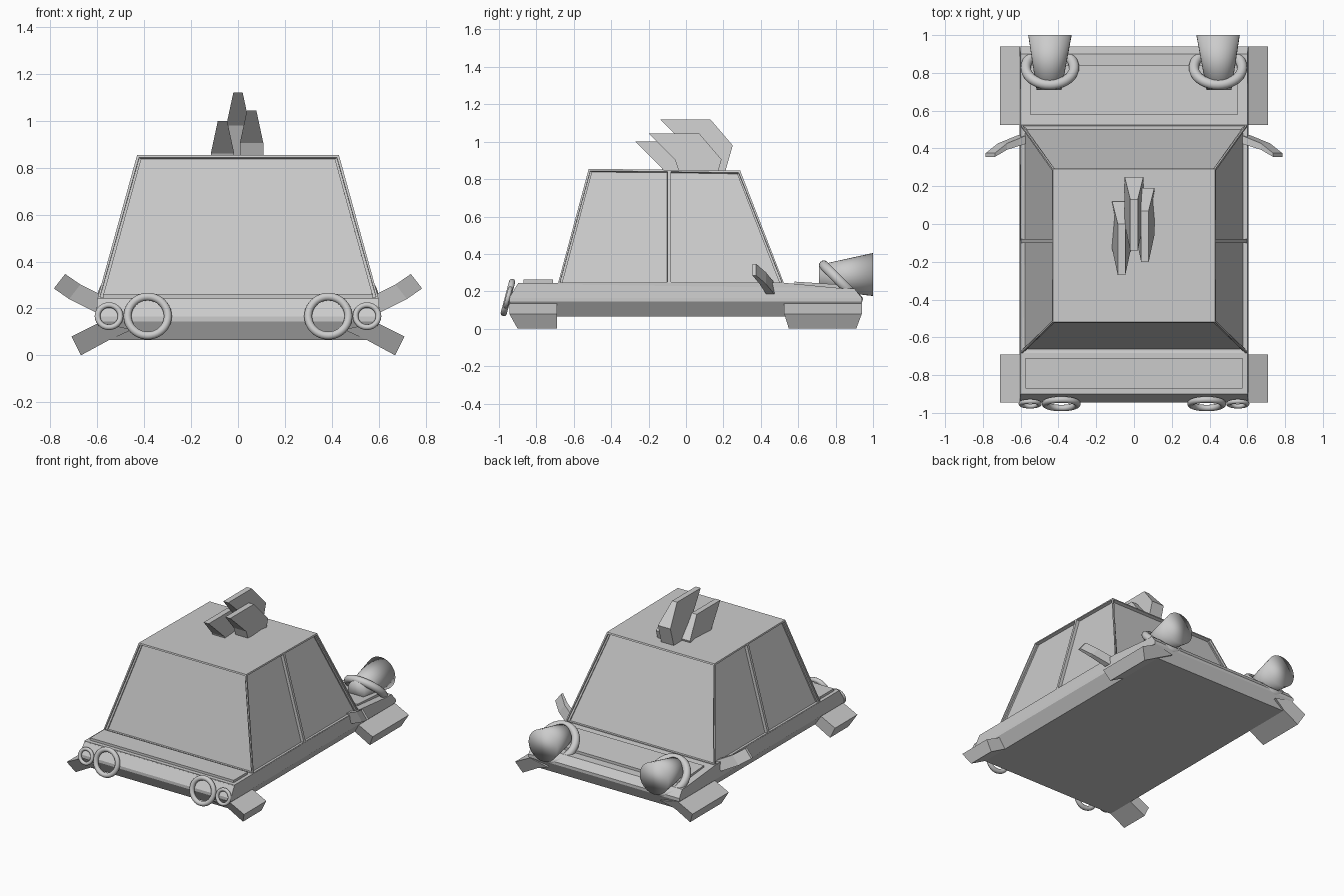
import bpy, bmesh, math
from mathutils import Vector

cube = bpy.data.objects.get("Cube")
if cube:
    bpy.data.objects.remove(cube, do_unlink=True)

grey = bpy.data.materials.new("plain_grey")
grey.use_nodes = True
GREY = (0.6, 0.6, 0.6, 1)
grey.diffuse_color = GREY
grey.node_tree.nodes["Principled BSDF"].inputs["Base Color"].default_value = GREY


def finish(name, bm, smooth=False):
    bmesh.ops.recalc_face_normals(bm, faces=bm.faces)
    mesh = bpy.data.meshes.new(name)
    bm.to_mesh(mesh)
    bm.free()
    mesh.materials.append(grey)
    for p in mesh.polygons:
        p.use_smooth = smooth
    obj = bpy.data.objects.new(name, mesh)
    bpy.context.collection.objects.link(obj)
    return obj


def loft_bm(rings):
    """Skin equal-length point rings and cap both ends."""
    bm = bmesh.new()
    loops = [[bm.verts.new(p) for p in ring] for ring in rings]
    n = len(loops[0])
    for a, b in zip(loops, loops[1:]):
        for i in range(n):
            j = (i + 1) % n
            bm.faces.new((a[i], a[j], b[j], b[i]))
    bm.faces.new(loops[0])
    bm.faces.new(loops[-1])
    bmesh.ops.recalc_face_normals(bm, faces=bm.faces)
    return bm


def rect(half, y0, y1, z0, z1=None):
    z1 = z0 if z1 is None else z1
    return [(-half, y0, z0), (half, y0, z0), (half, y1, z1), (-half, y1, z1)]


def tube_ring(name, centre, major, minor, tilt):
    bpy.ops.mesh.primitive_torus_add(
        location=centre, rotation=(math.radians(tilt), 0, 0), major_radius=major,
        minor_radius=minor, major_segments=40, minor_segments=14)
    obj = bpy.context.object
    obj.name = name
    obj.data.materials.append(grey)
    bpy.ops.object.shade_smooth()


# Lower body with sloped underside
finish("body", loft_bm([
    rect(0.55, -0.90, 0.90, 0.065), rect(0.605, -0.945, 0.94, 0.145),
    rect(0.605, -0.945, 0.94, 0.165), rect(0.60, -0.90, 0.90, 0.24, 0.215)]))
finish("body_deck", loft_bm([
    rect(0.60, -0.90, 0.90, 0.21), rect(0.60, -0.899, 0.53, 0.245)]))

# Hood and trunk panels
finish("hood_panel", loft_bm([
    rect(0.575, -0.87, -0.71, 0.23), rect(0.575, -0.87, -0.71, 0.262)]))
finish("trunk_panel", loft_bm([
    rect(0.55, 0.58, 0.84, 0.20), rect(0.55, 0.58, 0.84, 0.252, 0.235)]))

# Cabin with recessed windows, two on each side
bm = loft_bm([rect(0.60, -0.685, 0.525, 0.24), rect(0.43, -0.52, 0.29, 0.855, 0.845)])
bmesh.ops.bisect_plane(bm, geom=bm.verts[:] + bm.edges[:] + bm.faces[:],
                       plane_co=(0, -0.09, 0), plane_no=(0, 1, 0))
bm.normal_update()
windows = [f for f in bm.faces if abs(f.normal.z) < 0.8]
bmesh.ops.inset_individual(bm, faces=windows, thickness=0.014, depth=0)
bmesh.ops.inset_individual(bm, faces=windows, thickness=0.0005, depth=-0.022)
finish("cabin", bm)

# Roof fins: one stepped outline, tapered toward the top
OUTLINE = [(-0.14, 1.12), (0.13, 1.12), (0.25, 0.98),
           (0.21, 0.84), (0.05, 0.84), (0.0, 0.98)]
for name, x, dy, dz in (("centre", 0, 0, 0), ("left", 0.058, -0.06, -0.075),
                        ("right", -0.066, -0.13, -0.12)):
    sides = []
    for s in (-1, 1):
        sides.append([(x + s * (0.02 if z > 1 else 0.05), y + dy, z + dz)
                      for y, z in OUTLINE])
    finish("roof_fin_" + name, loft_bm(sides))

for side, s in (("left", 1), ("right", -1)):
    # Splayed corner feet
    for name, top, bottom in (("front", (-0.945, -0.69), (-0.90, -0.69)),
                              ("rear", (0.525, 0.94), (0.55, 0.91))):
        rings = []
        for i in (0, 1):
            rings.append([(s * 0.45, top[i], 0.11), (s * 0.59, top[i], 0.14),
                          (s * 0.71, top[i], 0.08), (s * 0.67, bottom[i], 0.0),
                          (s * 0.55, bottom[i], 0.065)])
        finish(f"{name}_{side}_foot", loft_bm(rings))

    # Headlight rings
    tube_ring(f"{side}_headlight_ring", (s * 0.385, -0.952, 0.167), 0.086, 0.017, 75)
    tube_ring(f"{side}_marker_ring", (s * 0.55, -0.952, 0.167), 0.049, 0.012, 75)

    # Flared exhaust and its collar
    a, b = Vector((s * 0.45, 0.71, 0.275)), Vector((s * 0.445, 1.0, 0.29))
    rings = []
    for c, r in ((a, 0.066), (b, 0.115)):
        rings.append([(c.x + r * math.cos(t * math.tau / 32), c.y,
                       c.z + r * math.sin(t * math.tau / 32)) for t in range(32)])
    finish(f"{side}_exhaust", loft_bm(rings), smooth=True)
    tube_ring(f"{side}_exhaust_collar", (s * 0.445, 0.828, 0.248), 0.128, 0.027, -45)

    # Curved side blades
    rings = []
    for x, y, z, w in ((0.58, 0.45, 0.215, 0.022), (0.69, 0.41, 0.27, 0.017),
                       (0.755, 0.365, 0.315, 0.010)):
        rings.append([(s * (x - 0.018), y - w, z + 0.032), (s * (x - 0.018), y + w, z + 0.032),
                      (s * (x + 0.03), y + w, z - 0.03), (s * (x + 0.03), y - w, z - 0.03)])
    finish(f"{side}_side_blade", loft_bm(rings))
